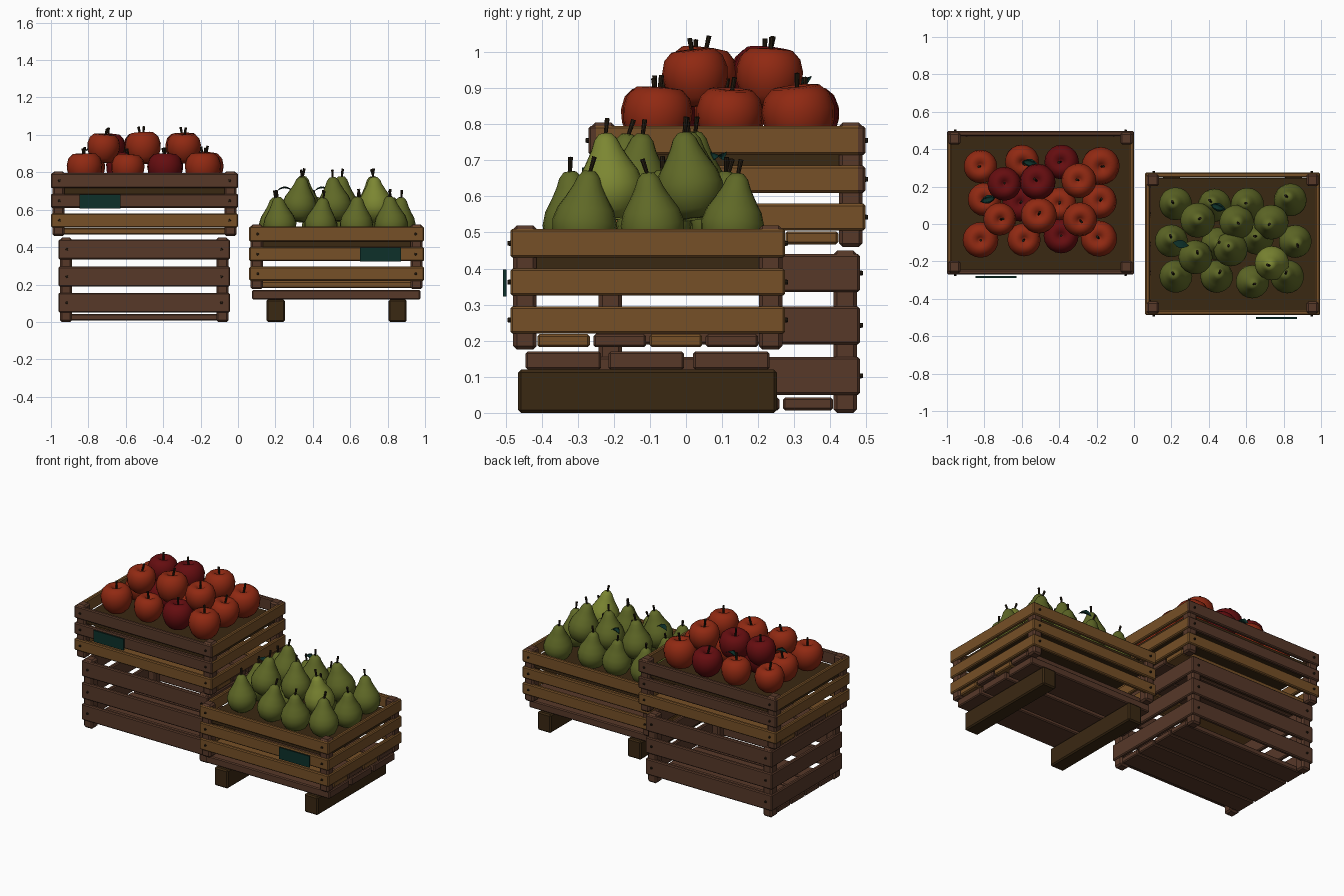
import bpy, bmesh, math, random
from mathutils import Matrix, Vector

random.seed(4)
if "Cube" in bpy.data.objects:
    bpy.data.objects.remove(bpy.data.objects["Cube"])


def material(name, *rgb):
    m = bpy.data.materials.new(name)
    m.use_nodes = True
    m.diffuse_color = (*rgb, 1)
    bsdf = m.node_tree.nodes["Principled BSDF"]
    bsdf.inputs["Base Color"].default_value = (*rgb, 1)
    bsdf.inputs["Roughness"].default_value = 0.8
    return m


golden = material("golden wood", .18, .08, .02)
brown = material("red brown wood", .095, .04, .022)
dark = material("dark wood", .042, .021, .006)
red = material("apple red", .28, .022, .006)
crimson = material("deep apple red", .13, .004, .005)
green = material("pear green", .115, .14, .02)
lime = material("ripe pear green", .2, .24, .032)
stem_mat = material("stem and nail brown", .018, .011, .005)
teal = material("dark teal", .004, .03, .023)


def finish(bm, name, mat, smooth=False):
    bmesh.ops.recalc_face_normals(bm, faces=bm.faces)
    me = bpy.data.meshes.new(name)
    bm.to_mesh(me)
    bm.free()
    me.materials.append(mat)
    for p in me.polygons:
        p.use_smooth = smooth
    ob = bpy.data.objects.new(name, me)
    bpy.context.collection.objects.link(ob)
    return ob


def box(name, mat, x, y, z, bevel=.006):
    """Bevelled box from (min, max) ranges."""
    size = [b - a for a, b in (x, y, z)]
    mid = Vector([(a + b) / 2 for a, b in (x, y, z)])
    bm = bmesh.new()
    bmesh.ops.create_cube(bm, size=1, matrix=Matrix.Translation(mid) @ Matrix.Diagonal((*size, 1)))
    if bevel:
        bmesh.ops.bevel(bm, geom=bm.edges[:], offset=bevel, segments=1, affect='EDGES')
    return finish(bm, name, mat)


def rod(name, mat, base, tip, r0, r1, sides=8):
    base, tip = Vector(base), Vector(tip)
    turn = (tip - base).to_track_quat('Z', 'Y').to_matrix().to_4x4()
    bm = bmesh.new()
    bmesh.ops.create_cone(bm, cap_ends=True, segments=sides, radius1=r0, radius2=r1,
                          depth=(tip - base).length,
                          matrix=Matrix.Translation((base + tip) / 2) @ turn)
    return finish(bm, name, mat)


# Slatted crate: corner posts, slats on four sides, floor boards, nails
def crate(name, x, y, base, height, slats, colours, side_colour, floor_colours):
    (x0, x1), (y0, y1) = x, y
    post, inset, thick = .065, .008, .026
    for px in (x0 + inset, x1 - inset - post):
        for py in (y0 + inset, y1 - inset - post):
            box(name + "_post", brown, (px, px + post), (py, py + post), (base, base + height), .01)
    for (low, high), colour in zip(slats, colours):
        z = (base + low, base + high)
        for a, out in ((y0, -1), (y1, 1)):
            box(name + "_long_slat", colour, (x0, x1), sorted((a, a - out * thick)), z)
            for nx in (x0 + .045, x1 - .045):
                nz = sum(z) / 2
                rod(name + "_nail", stem_mat, (nx, a - out * .005, nz), (nx, a + out * .008, nz), .008, .006)
        for a, out in ((x0, -1), (x1, 1)):
            box(name + "_short_slat", side_colour, sorted((a, a - out * thick)), (y0 + .002, y1 - .002), z)
    step = (y1 - y0 - 2 * post - .01) / len(floor_colours)
    for i, colour in enumerate(floor_colours):
        start = y0 + post + .005 + i * step
        box(name + "_floor_board", colour, (x0 + .012, x1 - .012), (start + .005, start + step - .005),
            (base + .007, base + .043))


narrow = [(.045, .12), (.15, .225), (.255, .335)]
wide = [(.05, .155), (.19, .295), (.335, .44)]
apple_x, apple_y = (-1, 0), (-.27, .497)
pear_x, pear_y = (.06, .995), (-.487, .275)
crate("lower_crate", (-.96, -.043), (-.25, .482), 0, .45, wide, [brown] * 3, brown, [brown] * 4)
crate("apple_crate", apple_x, apple_y, .46, .345, narrow, [golden, brown, brown], golden,
      [golden, brown, brown, golden])
crate("pear_crate", pear_x, pear_y, .175, .345, narrow, [golden] * 3, golden,
      [golden, brown, golden, brown])

# Panels the fruit rests on
for name, (x0, x1), (y0, y1), top in (("apple_bed", apple_x, apple_y, .715),
                                      ("pear_bed", pear_x, pear_y, .43)):
    box(name, dark, (x0 + .028, x1 - .028), (y0 + .028, y1 - .028), (top - .03, top), 0)

# Low pallet beneath the pear crate
for y in ((-.445, -.235), (-.215, -.005), (.02, .232)):
    box("pallet_board", brown, (.075, .975), y, (.12, .17))
for x in ((.152, .25), (.805, .902)):
    box("pallet_runner", dark, x, (-.465, .252), (0, .12), .008)

# Blank label plates
box("apple_label", teal, (-.847, -.628), (-.288, -.279), (.606, .68), 0)
box("pear_label", teal, (.653, .872), (-.507, -.498), (.323, .398), 0)


# Fruit: lathed profile with a leaning stem
def fruit(name, profile, mat, x, y, z, scale, stem_low, stem_high):
    bm = bmesh.new()
    verts = [bm.verts.new((r, 0, h)) for r, h in profile]
    edges = [bm.edges.new(pair) for pair in zip(verts, verts[1:])]
    bmesh.ops.spin(bm, geom=verts + edges, cent=(0, 0, 0), axis=(0, 0, 1),
                   angle=math.tau, steps=20)
    bmesh.ops.remove_doubles(bm, verts=bm.verts, dist=.0005)
    lean = Matrix.Rotation(random.uniform(-.12, .12), 4, 'X') @ Matrix.Rotation(random.uniform(-.12, .12), 4, 'Y')
    place = Matrix.Translation((x, y, z)) @ lean @ Matrix.Scale(scale, 4)
    bm.transform(place)
    finish(bm, name, mat, True)
    tip = (random.uniform(-.012, .012), random.uniform(-.012, .012), stem_high)
    rod(name + "_stem", stem_mat, place @ Vector((0, 0, stem_low)), place @ Vector(tip), .005, .007)


apple = [(0, -.065), (.025, -.078), (.05, -.075), (.075, -.05), (.091, -.01), (.094, .025),
         (.084, .06), (.062, .082), (.038, .085), (.016, .072), (0, .055)]
pear = [(0, .008), (.035, 0), (.068, .022), (.087, .06), (.09, .092), (.079, .128),
        (.058, .162), (.041, .193), (.031, .218), (.017, .234), (0, .236)]

apples_low = [(-.82, .305), (-.6, .335), (-.385, .33), (-.18, .313),
              (-.8, .13), (-.61, .107), (-.395, .107), (-.187, .12),
              (-.82, -.085), (-.59, -.085), (-.39, -.065), (-.187, -.08)]
apples_high = [(-.695, .214), (-.513, .224), (-.294, .23), (-.72, .027), (-.508, .043), (-.29, .027)]
pears_low = [(.23, .107), (.44, .09), (.615, .1), (.845, .12),
             (.2, -.1), (.44, -.105), (.66, -.08), (.855, -.085),
             (.23, -.285), (.433, -.29), (.63, -.3), (.825, -.29)]
pears_high = [(.337, .016), (.545, .01), (.743, .02), (.32, -.187), (.524, -.145), (.743, -.2)]

for spots, z, deep in ((apples_low, .815, (2, 5, 10)), (apples_high, .925, (0, 1))):
    for i, (x, y) in enumerate(spots):
        size = 1.08 if i == 3 and z < .9 else random.uniform(.93, 1.03)
        fruit("apple", apple, crimson if i in deep else red, x, y, z, size, .05, .118)
for spots, z, ripe in ((pears_low, .437, ()), (pears_high, .537, (5,))):
    for i, (x, y) in enumerate(spots):
        fruit("pear", pear, lime if i in ripe else green, x, y, z, random.uniform(.96, 1.04), .225, .275)


# Pointed leaves folded along the midrib
def leaf(x, y, z, turn):
    bm = bmesh.new()
    rows = []
    for t in (0, .25, .5, .75, 1):
        half = .022 * math.sin(math.pi * t) + .001
        lift = .015 * math.sin(math.pi * t)
        rows.append([bm.verts.new((.085 * (t - .5), s * half, lift + abs(s) * half * .4)) for s in (-1, 0, 1)])
    for a, b in zip(rows, rows[1:]):
        for i in (0, 1):
            bm.faces.new((a[i], b[i], b[i + 1], a[i + 1]))
    bmesh.ops.solidify(bm, geom=bm.faces[:], thickness=.003)
    bm.transform(Matrix.Translation((x, y, z)) @ Matrix.Rotation(turn, 4, 'Z'))
    finish(bm, "leaf", teal, True)


for spot in ((-.555, .326, .91, -.2), (-.78, .132, .91, .3), (.45, .09, .7, -.3), (.25, -.107, .7, -.2)):
    leaf(*spot)
